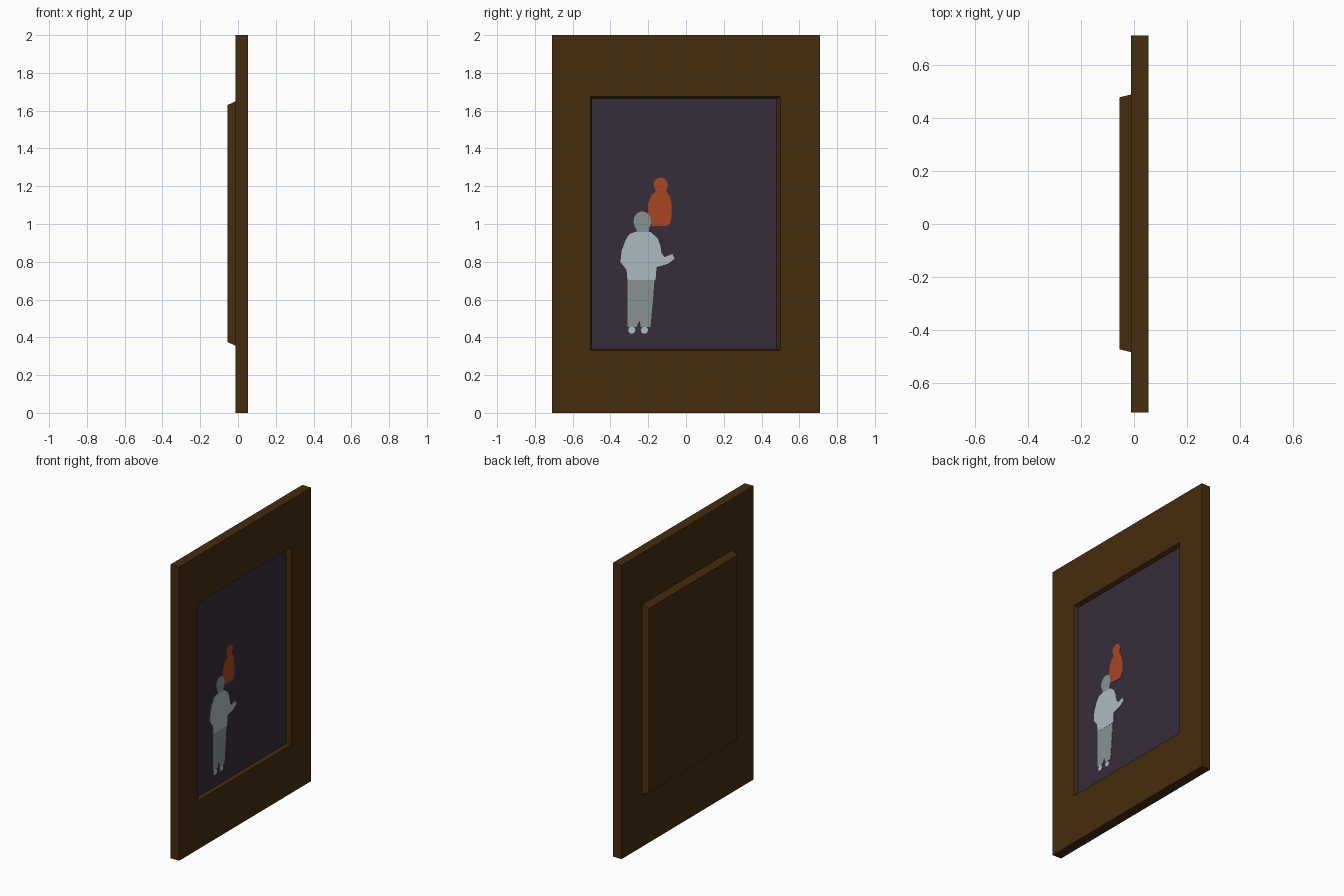
import bpy, bmesh, math

if "Cube" in bpy.data.objects:
    bpy.data.objects.remove(bpy.data.objects["Cube"])


def mat(name, rgb):
    m = bpy.data.materials.new(name)
    m.diffuse_color = (*rgb, 1)
    m.use_nodes = True
    m.node_tree.nodes["Principled BSDF"].inputs["Base Color"].default_value = m.diffuse_color
    return m


BROWN = mat("dark_brown_wood", (0.061, 0.025, 0.0044))
PURPLE = mat("dusky_purple", (0.037, 0.026, 0.042))
ORANGE = mat("burnt_orange", (0.392, 0.061, 0.018))
PALE = mat("pale_blue_grey", (0.423, 0.491, 0.539))
GREY = mat("mid_grey", (0.242, 0.287, 0.292))

CANVAS_X = 0.027


def finish(name, bm, mats):
    bmesh.ops.recalc_face_normals(bm, faces=bm.faces[:])
    me = bpy.data.meshes.new(name)
    bm.to_mesh(me)
    bm.free()
    for m in mats:
        me.materials.append(m)
    ob = bpy.data.objects.new(name, me)
    bpy.context.collection.objects.link(ob)
    return ob


def plate(name, pts, m, layer):
    """Thin painted shape lying on the canvas; pts are (y, z)."""
    bm = bmesh.new()
    x0, x1 = CANVAS_X, CANVAS_X + 0.0015 * layer
    back = [bm.verts.new((x0, y, z)) for y, z in pts]
    front = [bm.verts.new((x1, y, z)) for y, z in pts]
    n = len(pts)
    bm.faces.new(back)
    bm.faces.new(front)
    for i in range(n):
        j = (i + 1) % n
        bm.faces.new((back[i], back[j], front[j], front[i]))
    return finish(name, bm, [m])


def oval(cy, cz, ry, rz, n=16):
    return [(cy + ry * math.cos(2 * math.pi * i / n),
             cz + rz * math.sin(2 * math.pi * i / n)) for i in range(n)]


# Frame: rectangular rings (x, y0, y1, z0, z1) from back panel round to canvas
rings = [
    (-0.055, -0.472, 0.477, 0.375, 1.63),
    (-0.012, -0.483, 0.488, 0.355, 1.65),
    (-0.012, -0.71, 0.71, 0.0, 2.0),
    (0.054, -0.71, 0.71, 0.0, 2.0),
    (0.054, -0.505, 0.50, 0.33, 1.675),
    (CANVAS_X, -0.50, 0.478, 0.337, 1.665),
]
bm = bmesh.new()
loops = [[bm.verts.new((x, y, z)) for y, z in ((a, c), (b, c), (b, d), (a, d))]
         for x, a, b, c, d in rings]
for p, q in zip(loops, loops[1:]):
    for i in range(4):
        j = (i + 1) % 4
        bm.faces.new((p[i], p[j], q[j], q[i]))
bm.faces.new(loops[0])
canvas = bm.faces.new(loops[-1])
canvas.material_index = 1
finish("picture_frame", bm, [BROWN, PURPLE])

# Orange figure behind
plate("orange_head", oval(-0.134, 1.208, 0.038, 0.038), ORANGE, 1)
plate("orange_body", [(-.163, 1.19), (-.105, 1.19), (-.103, 1.17), (-.084, 1.145),
                      (-.077, 1.11), (-.077, 1.03), (-.085, 1.0), (-.1, .99),
                      (-.18, .99), (-.203, 1.05), (-.2, 1.11), (-.185, 1.15),
                      (-.161, 1.17)], ORANGE, 1.2)

# Standing figure in front
plate("standing_head", oval(-0.231, 1.013, 0.047, 0.054), GREY, 2)
plate("standing_neck", [(-.262, .955), (-.197, .955), (-.197, .995), (-.262, .995)], GREY, 2.2)
plate("shirt", [(-.267, .958), (-.188, .958), (-.151, .926), (-.135, .884),
                (-.130, .847), (-.114, .825), (-.071, .841), (-.061, .815),
                (-.098, .788), (-.156, .772), (-.161, .704), (-.310, .704),
                (-.315, .757), (-.347, .799), (-.341, .857), (-.320, .915),
                (-.299, .947)], PALE, 2.5)
plate("trousers", [(-.310, .704), (-.167, .704), (-.173, .62), (-.188, .455),
                   (-.24, .455), (-.246, .49), (-.262, .455), (-.310, .455)], GREY, 2)
for name, y in (("left_foot", -.287), ("right_foot", -.220)):
    plate(name, oval(y, .438, .019, .02, 10), PALE, 1.8)
